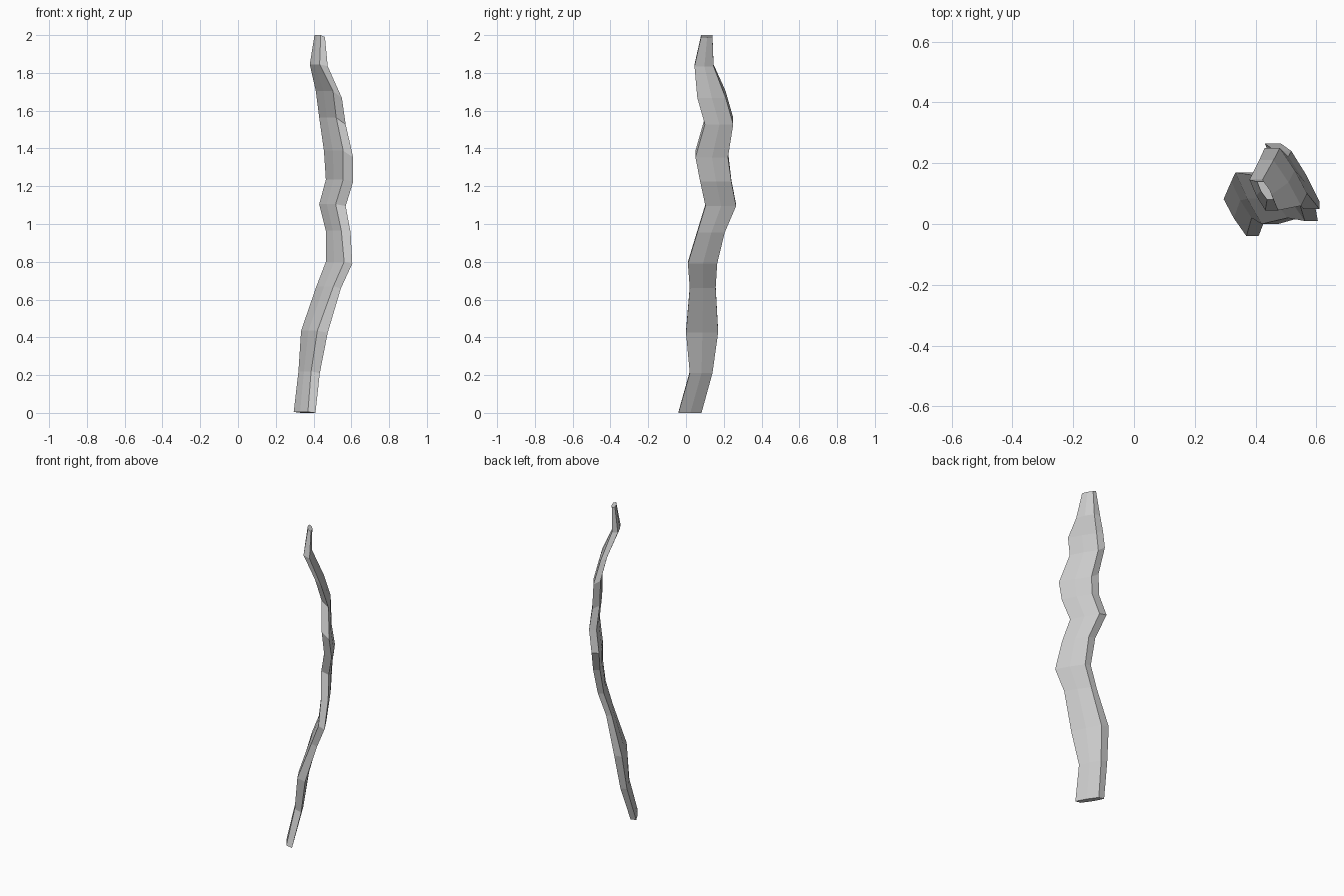
import bpy, bmesh

# Stations up the plank: z, left corner x, front corner x, right corner x, y min, y max
stations = [
    (0.000, 0.295, 0.370, 0.410, -0.040, 0.082),
    (0.215, 0.320, 0.387, 0.433, 0.020, 0.140),
    (0.430, 0.334, 0.420, 0.475, 0.000, 0.170),
    (0.665, 0.415, 0.505, 0.545, 0.020, 0.157),
    (0.795, 0.465, 0.562, 0.605, 0.010, 0.165),
    (0.960, 0.465, 0.547, 0.596, 0.060, 0.205),
    (1.100, 0.430, 0.517, 0.570, 0.103, 0.265),
    (1.230, 0.465, 0.557, 0.610, 0.075, 0.240),
    (1.370, 0.455, 0.557, 0.610, 0.050, 0.222),
    (1.545, 0.430, 0.520, 0.570, 0.100, 0.250),
    (1.685, 0.412, 0.503, 0.550, 0.060, 0.210),
    (1.840, 0.380, 0.432, 0.475, 0.045, 0.146),
    (1.995, 0.405, 0.438, 0.460, 0.080, 0.140),
]
BULGE = 0.004

bm = bmesh.new()
rings = []
for z, xl, xf, xr, y0, y1 in stations:
    # upper stations tilt: the left wide side sits a little higher
    t = 0.018 if 1.3 < z < 1.75 else 0.005
    ym = (y0 + y1) / 2
    xb = xl + xr - xf
    z_low = max(z - t, 0)
    section = [
        (xl, y1, z + t), ((xl + xf) / 2 - BULGE, ym - BULGE / 2, z + t), (xf, y0, z + t),
        (xr, y0, z_low), ((xr + xb) / 2 + BULGE, ym + BULGE / 2, z_low), (xb, y1, z_low),
    ]
    rings.append([bm.verts.new(p) for p in section])

# Side walls and end caps
for a, b in zip(rings, rings[1:]):
    for i in range(6):
        j = (i + 1) % 6
        bm.faces.new((a[i], a[j], b[j], b[i]))
bm.faces.new(rings[0][::-1])
bm.faces.new(rings[-1])
bmesh.ops.recalc_face_normals(bm, faces=bm.faces)

mesh = bpy.data.meshes.new("wavy_plank")
bm.to_mesh(mesh)
bm.free()
plank = bpy.data.objects.new("wavy_plank", mesh)
bpy.context.collection.objects.link(plank)
